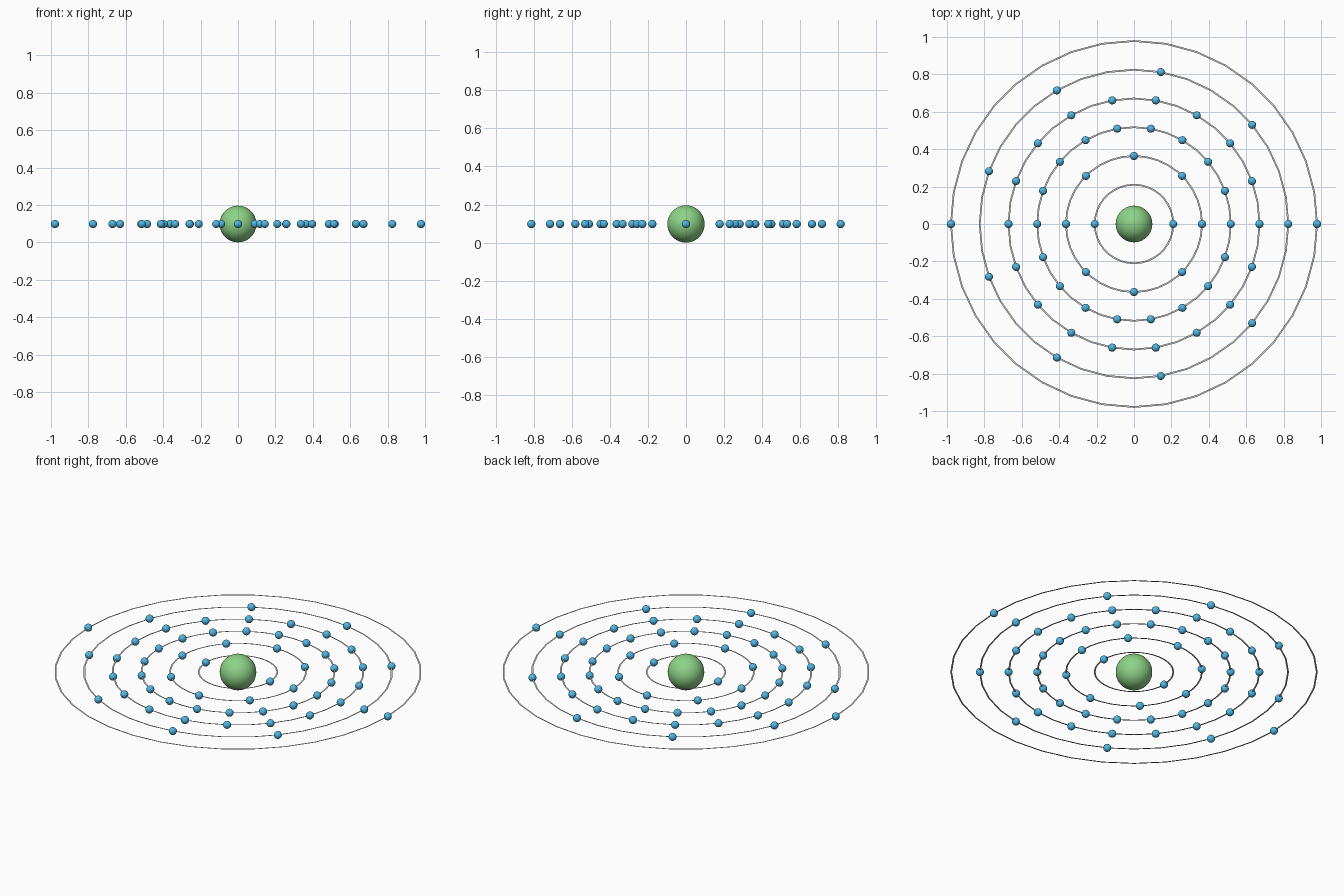
import bpy
import bmesh
from math import cos, sin, tau

cube = bpy.data.objects.get("Cube")
if cube:
    bpy.data.objects.remove(cube)

CENTRE_Z = 0.098
CORE_RADIUS = 0.098
DOT_RADIUS = 0.0215
FIRST_ORBIT = 0.21
ORBIT_STEP = 0.1537
BAND = 0.009
DOT_COUNTS = (2, 8, 18, 18, 9, 2)


def make_material(name, colour):
    mat = bpy.data.materials.new(name)
    mat.use_nodes = True
    mat.diffuse_color = (*colour, 1)
    mat.node_tree.nodes["Principled BSDF"].inputs["Base Color"].default_value = (*colour, 1)
    return mat


def finish(bm, name, mat, smooth):
    mesh = bpy.data.meshes.new(name)
    for face in bm.faces:
        face.smooth = smooth
    bm.to_mesh(mesh)
    bm.free()
    mesh.materials.append(mat)
    obj = bpy.data.objects.new(name, mesh)
    obj.location.z = CENTRE_Z
    bpy.context.collection.objects.link(obj)
    return obj


def sphere(name, radius, segments, rings, mat):
    bm = bmesh.new()
    bmesh.ops.create_uvsphere(bm, u_segments=segments, v_segments=rings, radius=radius)
    return finish(bm, name, mat, True)


def flat_ring(name, radius, mat, sides=36):
    bm = bmesh.new()
    loops = []
    for r in (radius - BAND / 2, radius + BAND / 2):
        loops.append([bm.verts.new((r * cos(tau * i / sides), r * sin(tau * i / sides), 0))
                      for i in range(sides)])
    inner, outer = loops
    for i in range(sides):
        j = (i + 1) % sides
        bm.faces.new((inner[i], outer[i], outer[j], inner[j]))
    return finish(bm, name, mat, False)


green = make_material("soft green", (0.27, 0.66, 0.25))
blue = make_material("sky blue", (0.08, 0.47, 0.76))
grey = make_material("orbit grey", (0.60, 0.60, 0.60))

# Central ball
sphere("nucleus", CORE_RADIUS, 32, 24, green)

# Thin flat orbits, each carrying evenly spaced small balls
dot_mesh = None
for shell, count in enumerate(DOT_COUNTS):
    radius = FIRST_ORBIT + shell * ORBIT_STEP
    flat_ring(f"orbit_{shell + 1}", radius, grey)
    for k in range(count):
        name = f"electron_{shell + 1}_{k + 1}"
        if dot_mesh is None:
            dot = sphere(name, DOT_RADIUS, 20, 14, blue)
            dot_mesh = dot.data
        else:
            dot = bpy.data.objects.new(name, dot_mesh)
            bpy.context.collection.objects.link(dot)
        angle = tau * k / count
        dot.location = (radius * cos(angle), radius * sin(angle), CENTRE_Z)
